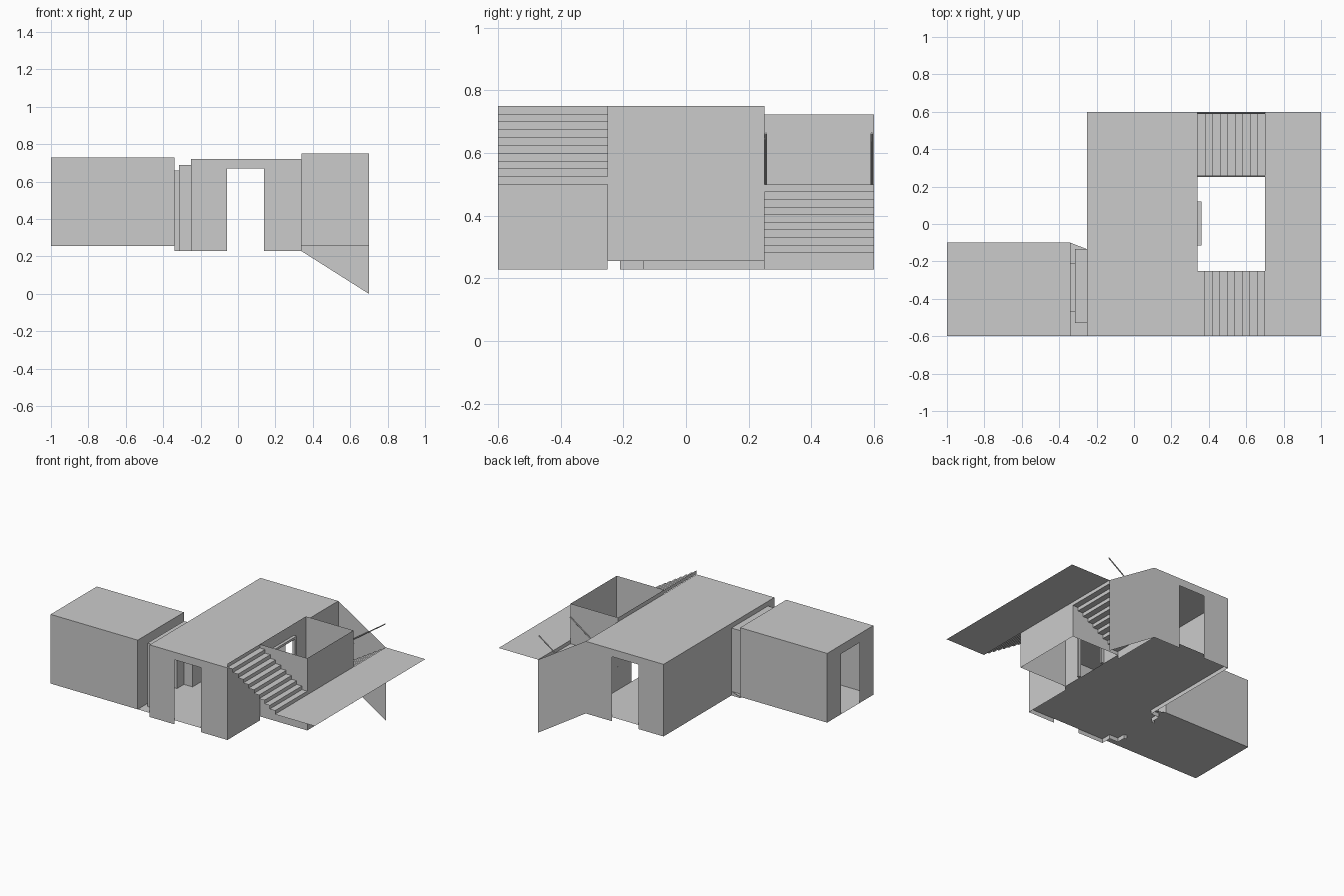
import bpy

# Remove the default cube
cube = bpy.data.objects.get("Cube")
if cube:
    bpy.data.objects.remove(cube, do_unlink=True)

# Single plain material
grey = bpy.data.materials.new("plain_grey")
grey.use_nodes = True
COLOUR = (0.6, 0.6, 0.6, 1)
grey.diffuse_color = COLOUR
grey.node_tree.nodes["Principled BSDF"].inputs["Base Color"].default_value = COLOUR

# Key levels
BASE, FLOOR, LANDING, ROOF, TOP = 0.228, 0.256, 0.5, 0.722, 0.75
DOOR = 0.67
WEST, EAST, WELL = -0.25, 0.34, 0.7      # main house sides and outer stairwell wall
SIDE, MID = 0.6, 0.25                    # half depth of house and of stairwell


def mesh_object(name, verts, faces):
    mesh = bpy.data.meshes.new(name)
    mesh.from_pydata(verts, [], faces)
    mesh.materials.append(grey)
    obj = bpy.data.objects.new(name, mesh)
    bpy.context.collection.objects.link(obj)
    return obj


def sheet(name, points):
    """One flat polygon."""
    return mesh_object(name, points, [list(range(len(points)))])


def slab(name, x0, x1, y0, y1, z):
    return sheet(name, [(x0, y0, z), (x1, y0, z), (x1, y1, z), (x0, y1, z)])


def wall(name, axis, pos, a, b, z0, z1, door=None):
    """Upright sheet at x or y = pos, with an optional doorway (start, end, head)."""
    outline = [(a, z0), (a, z1), (b, z1), (b, z0)]
    if door:
        d0, d1, head = door
        outline += [(d1, z0), (d1, head), (d0, head), (d0, z0)]
    place = (lambda u, z: (pos, u, z)) if axis == "x" else (lambda u, z: (u, pos, z))
    return sheet(name, [place(u, z) for u, z in outline])


def block(name, x0, x1, y0, y1, z0, z1):
    bpy.ops.mesh.primitive_cube_add(
        size=1, location=((x0 + x1) / 2, (y0 + y1) / 2, (z0 + z1) / 2))
    obj = bpy.context.object
    obj.name = name
    obj.scale = (x1 - x0, y1 - y0, z1 - z0)
    obj.data.materials.append(grey)


def stairs(name, y0, y1, z_inner, z_outer, risers=10):
    """Folded strip of treads and risers from the house to the landing."""
    rise = (z_outer - z_inner) / risers
    run = (WELL - EAST) / (risers - 1)
    profile = []
    for i in range(risers):
        x = EAST + i * run
        profile += [(x, z_inner + i * rise), (x, z_inner + (i + 1) * rise)]
    verts = [(x, y, z) for x, z in profile for y in (y0, y1)]
    faces = [(2 * i, 2 * i + 1, 2 * i + 3, 2 * i + 2) for i in range(len(profile) - 1)]
    mesh_object(name, verts, faces)


def rail(name, y):
    curve = bpy.data.curves.new(name, "CURVE")
    curve.dimensions = "3D"
    curve.bevel_depth = 0.004
    curve.bevel_resolution = 1
    curve.use_fill_caps = True
    line = curve.splines.new("POLY")
    line.points.add(1)
    line.points[0].co = (EAST, y, 0.412, 1)
    line.points[1].co = (WELL, y, 0.662, 1)
    curve.materials.append(grey)
    obj = bpy.data.objects.new(name, curve)
    bpy.context.collection.objects.link(obj)


# Shared floor under house, passage and annex
sheet("floor", [(x, y, FLOOR) for x, y in (
    (-1, -SIDE), (EAST, -SIDE), (EAST, SIDE), (WEST, SIDE),
    (WEST, -0.135), (-0.34, -0.1), (-1, -0.1))])

# Main house
slab("house_roof", WEST, EAST, -SIDE, SIDE, ROOF)
for label, sign in (("front", -1), ("back", 1)):
    wall(f"house_{label}_wall", "y", sign * SIDE, WEST, EAST, BASE, ROOF, (-0.06, 0.14, DOOR))
    wall(f"house_{label}_left_wall", "x", EAST, sign * MID, sign * SIDE, BASE, ROOF)
wall("house_right_wall", "x", WEST, -SIDE, SIDE, BASE, ROOF, (-0.53, -0.135, 0.69))

# Annex
slab("annex_roof", -1, -0.34, -SIDE, -0.1, 0.73)
wall("annex_front_wall", "y", -SIDE, -1, -0.34, FLOOR, 0.73)
wall("annex_back_wall", "y", -0.1, -1, -0.34, FLOOR, 0.73)
wall("annex_outer_wall", "x", -1, -SIDE, -0.1, FLOOR, 0.73, (-0.45, -0.25, DOOR))
wall("annex_inner_wall", "x", -0.34, -SIDE, -0.1, FLOOR, 0.73, (-0.47, -0.21, 0.66))

# Stepped passage between annex and house
for label, x0, x1, y0, y1, top in (("wide", -0.315, WEST, -0.53, -0.135, 0.69),
                                   ("narrow", -0.34, -0.315, -0.47, -0.21, 0.66)):
    slab(f"passage_{label}_roof", x0, x1, y0, y1, top)
    for side, y in (("front", y0), ("back", y1)):
        wall(f"passage_{label}_{side}", "y", y, x0, x1, BASE, top)
wall("passage_step", "x", -0.315, -0.53, -0.135, BASE, 0.69, (-0.47, -0.21, 0.66))

# Open stairwell enclosure with framed doorway
wall("well_front_wall", "y", -MID, EAST, WELL, FLOOR, TOP)
wall("well_back_wall", "y", MID, EAST, WELL, FLOOR, TOP)
wall("well_outer_wall", "x", WELL, -MID, MID, FLOOR, TOP)
wall("well_inner_wall", "x", EAST, -MID, MID, FLOOR, TOP, (-0.1, 0.105, 0.655))
block("door_frame_front_jamb", EAST, 0.36, -0.115, -0.1, FLOOR, DOOR)
block("door_frame_back_jamb", EAST, 0.36, 0.105, 0.12, FLOOR, DOOR)
block("door_frame_head", EAST, 0.36, -0.1, 0.105, 0.655, DOOR)

# Landing, two flights, sloping side panel and handrails
slab("landing", WELL, 1, -SIDE, SIDE, LANDING)
stairs("upper_stairs", -SIDE, -MID, TOP, LANDING)
stairs("lower_stairs", MID, SIDE, FLOOR, LANDING)
sheet("stair_side_panel", [(EAST, SIDE, BASE), (WELL, SIDE, 0),
                           (WELL, SIDE, LANDING), (EAST, SIDE, ROOF)])
rail("inner_handrail", MID + 0.005)
rail("outer_handrail", SIDE - 0.007)
